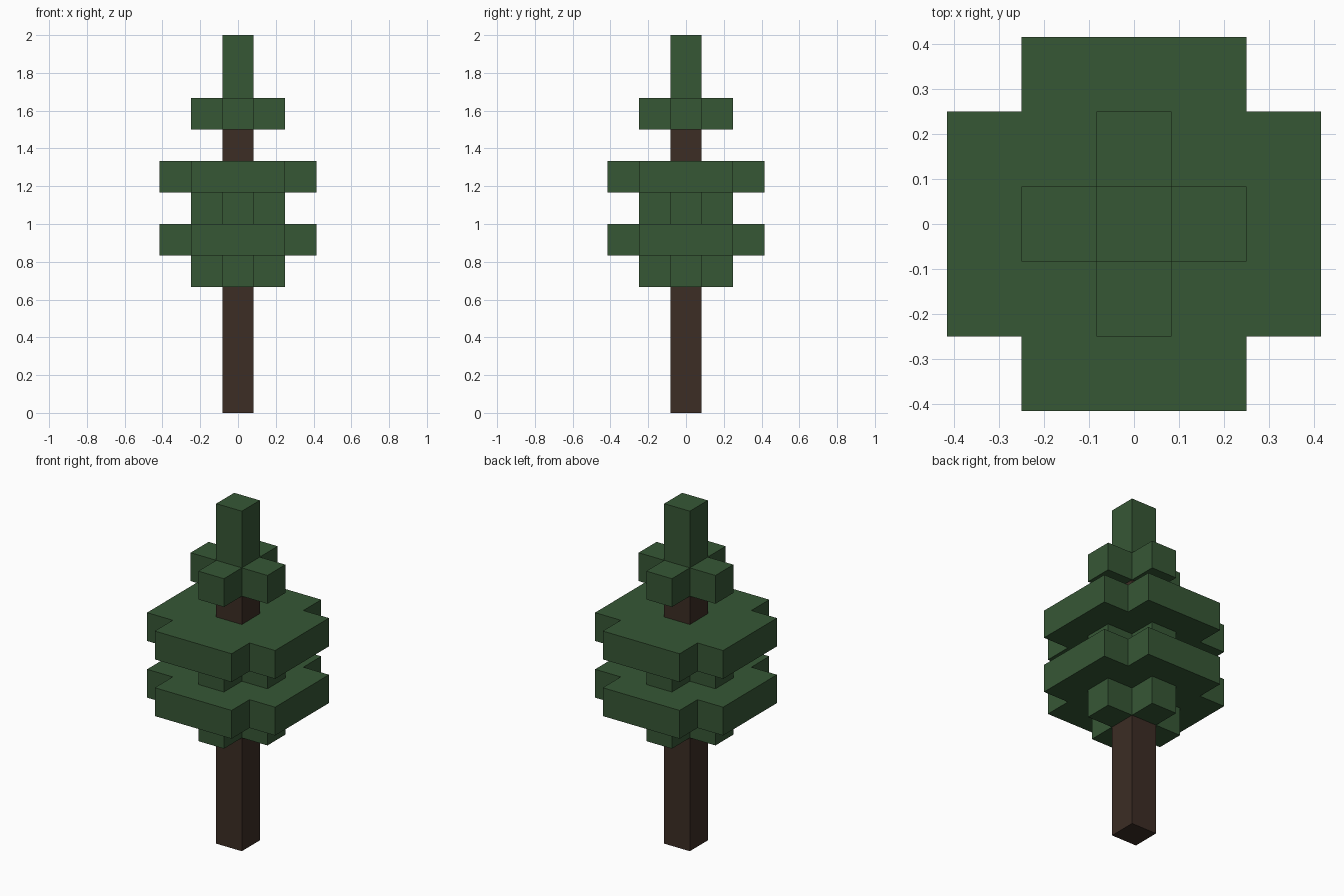
import bpy
import bmesh
from mathutils import Matrix, Vector

cube = bpy.data.objects.get("Cube")
if cube:
    bpy.data.objects.remove(cube, do_unlink=True)

U = 1 / 6  # one block


def make_material(name, rgb):
    mat = bpy.data.materials.new(name)
    mat.use_nodes = True
    mat.diffuse_color = (*rgb, 1)
    mat.node_tree.nodes["Principled BSDF"].inputs["Base Color"].default_value = (*rgb, 1)
    return mat


bark = make_material("dark brown bark", (0.045, 0.026, 0.018))
needles = make_material("dark green needles", (0.037, 0.095, 0.036))


def prism(name, outline, bottom, top, mat):
    """Extrude a flat outline, measured in blocks, from bottom to top."""
    bm = bmesh.new()
    face = bm.faces.new([bm.verts.new((p.x * U, p.y * U, bottom * U)) for p in outline])
    extruded = bmesh.ops.extrude_face_region(bm, geom=[face])["geom"]
    raised = [g for g in extruded if isinstance(g, bmesh.types.BMVert)]
    bmesh.ops.translate(bm, verts=raised, vec=(0, 0, (top - bottom) * U))
    bmesh.ops.recalc_face_normals(bm, faces=bm.faces)
    mesh = bpy.data.meshes.new(name)
    bm.to_mesh(mesh)
    bm.free()
    mesh.materials.append(mat)
    obj = bpy.data.objects.new(name, mesh)
    bpy.context.collection.objects.link(obj)
    return obj


def four_fold(points):
    """Repeat points around the centre in quarter turns."""
    turns = [Matrix(((1, 0), (0, 1))), Matrix(((0, -1), (1, 0))),
             Matrix(((-1, 0), (0, -1))), Matrix(((0, 1), (-1, 0)))]
    return [turn @ Vector(p) for turn in turns for p in points]


def cross(reach):
    """Cross outline whose notches are one block deep."""
    half = reach - 1
    return four_fold([(reach, -half), (reach, half), (half, half)])


square = four_fold([(0.5, 0.5)])
small_cross = cross(1.5)
large_cross = cross(2.5)

# Trunk, running up through the foliage
prism("trunk", square, 0, 9, bark)

# Foliage layers from the lowest up
prism("lower_small_branches", small_cross, 4, 5, needles)
prism("lower_wide_branches", large_cross, 5, 6, needles)
prism("middle_small_branches", small_cross, 6, 7, needles)
prism("upper_wide_branches", large_cross, 7, 8, needles)
prism("upper_small_branches", small_cross, 9, 10, needles)

# Tip of the tree
prism("tree_tip", square, 10, 12, needles)
